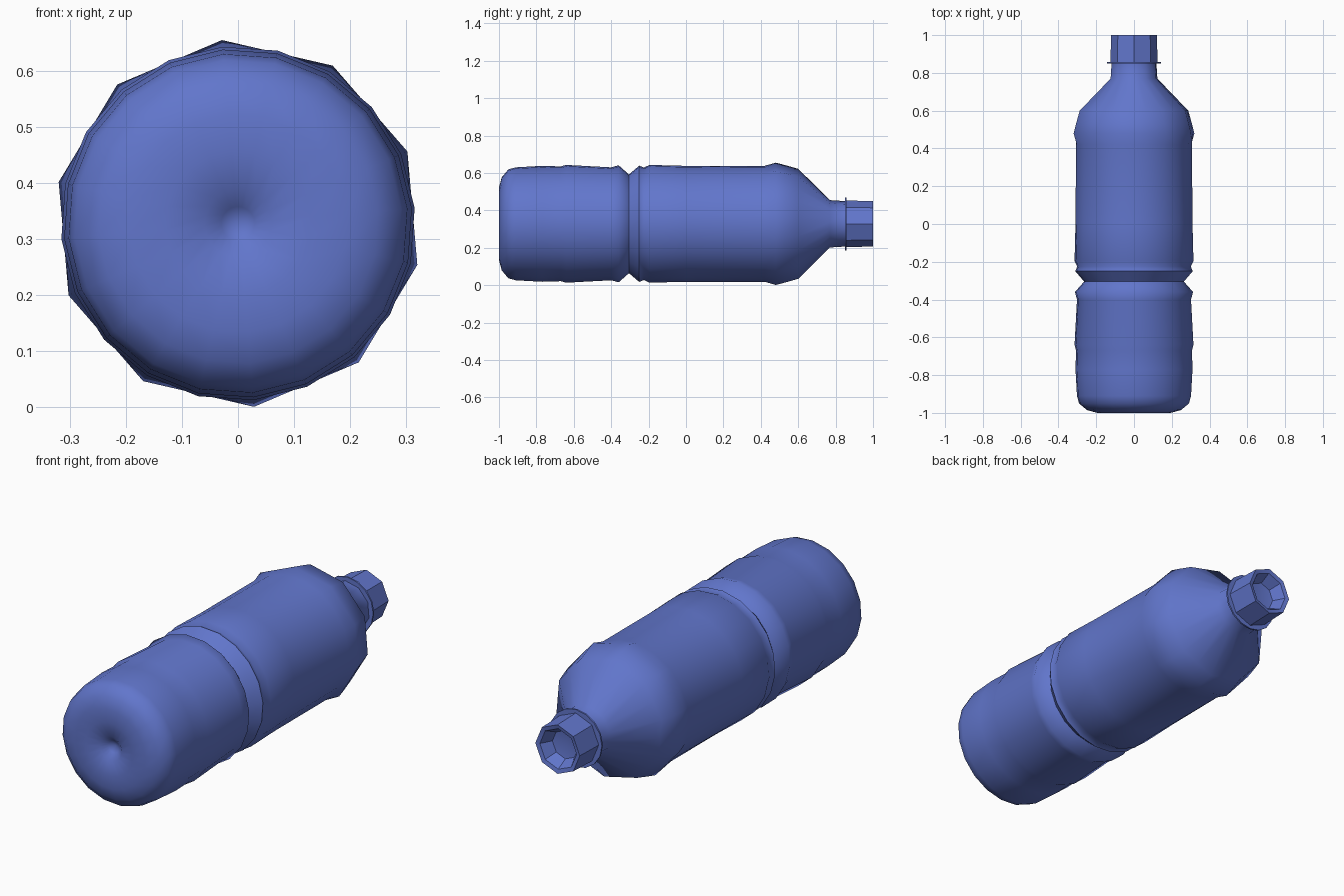
import bpy, bmesh, math

if "Cube" in bpy.data.objects:
    bpy.data.objects.remove(bpy.data.objects["Cube"])

ZC = 0.328           # height of the bottle's long axis


def lathe(name, rings, n, start, angle=40):
    """Rings are (y, radius, ratio); ratio scales every second vertex."""
    bm = bmesh.new()
    loops = []
    for y, r, ratio in rings:
        if r == 0:
            loops.append([bm.verts.new((0, y, ZC))])
            continue
        loop = []
        for i in range(n):
            a = math.radians(start) + 2 * math.pi * i / n
            q = r * (ratio if i % 2 else 1)
            loop.append(bm.verts.new((q * math.cos(a), y, ZC + q * math.sin(a))))
        loops.append(loop)
    for a, b in zip(loops, loops[1:]):
        for i in range(n):
            j = (i + 1) % n
            if len(a) == 1:
                bm.faces.new((a[0], b[i], b[j]))
            elif len(b) == 1:
                bm.faces.new((a[i], b[0], a[j]))
            else:
                bm.faces.new((a[i], b[i], b[j], a[j]))
    bmesh.ops.recalc_face_normals(bm, faces=bm.faces)
    mesh = bpy.data.meshes.new(name)
    bm.to_mesh(mesh)
    bm.free()
    ob = bpy.data.objects.new(name, mesh)
    bpy.context.collection.objects.link(ob)
    bpy.ops.object.select_all(action='DESELECT')
    bpy.context.view_layer.objects.active = ob
    ob.select_set(True)
    bpy.ops.object.shade_smooth_by_angle(angle=math.radians(angle))
    mat = bpy.data.materials.get("blue_plastic") or bpy.data.materials.new("blue_plastic")
    mat.diffuse_color = (0.12, 0.18, 0.6, 1)
    mat.use_nodes = True
    mat.node_tree.nodes["Principled BSDF"].inputs["Base Color"].default_value = mat.diffuse_color
    mesh.materials.append(mat)
    return ob


TEN = math.cos(math.radians(18))   # turns a 20-gon into a 10-gon

# Bottle body: dimpled base, grip grooves, coarse shoulder, neck
body = [
    (-0.95, 0, 1), (-0.965, 0.03, 1), (-0.99, 0.06, 1), (-1.0, 0.13, 1),
    (-1.0, 0.195, 1), (-0.985, 0.25, 1), (-0.95, 0.292, 1), (-0.91, 0.303, 1),
    (-0.77, 0.311, 1), (-0.67, 0.308, 1), (-0.64, 0.316, 1), (-0.40, 0.303, 1),
    (-0.36, 0.314, 1), (-0.305, 0.265, 1), (-0.25, 0.312, 1),
    (-0.225, 0.302, 1), (-0.195, 0.316, 1), (0.0, 0.311, 1), (0.42, 0.311, 0.99),
    (0.48, 0.328, TEN), (0.53, 0.315, TEN), (0.60, 0.295, TEN),
    (0.77, 0.127, TEN), (0.85, 0.122, TEN),
]
lathe("bottle_body", body, 20, 95, 60)

# Thin collar under the cap
lathe("neck_collar", [(0.85, 0.10, 1), (0.85, 0.142, 1), (0.858, 0.142, 1),
                      (0.858, 0.10, 1)], 16, 0)

# Faceted cap with a sunken end
lathe("cap", [(0.855, 0.125, 1), (1.0, 0.121, 1), (0.995, 0.10, 1),
              (0.94, 0.07, 1), (0.93, 0, 1)], 8, 90, 35)
